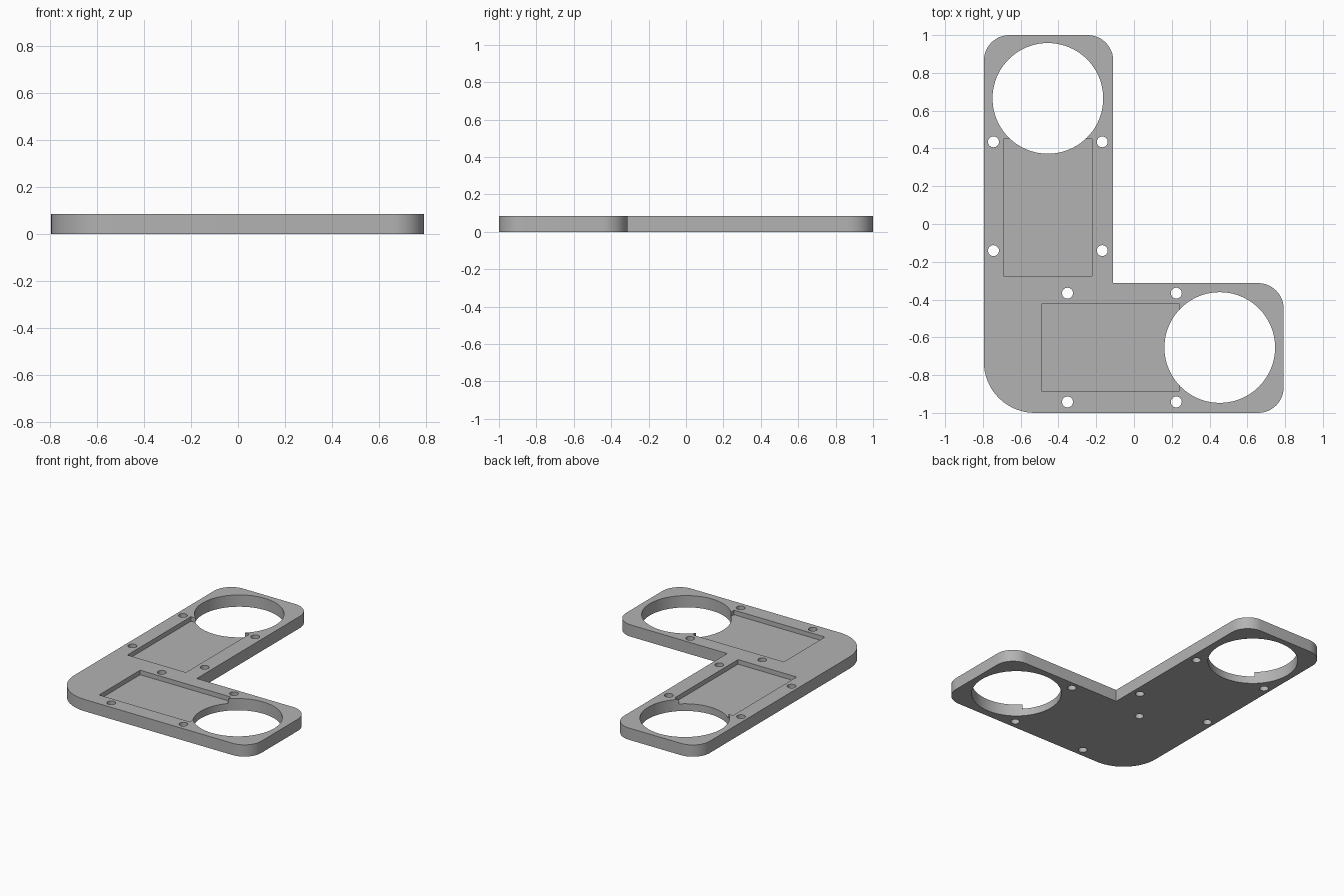
import bpy, bmesh
from math import pi, cos, sin, radians
from mathutils import Vector

if "Cube" in bpy.data.objects:
    bpy.data.objects.remove(bpy.data.objects["Cube"], do_unlink=True)

THICK = 0.085
POCKET_FLOOR = 0.052

grey = bpy.data.materials.new("plain grey")
grey.use_nodes = True
colour = (0.45, 0.45, 0.45, 1)
grey.diffuse_color = colour
grey.node_tree.nodes["Principled BSDF"].inputs["Base Color"].default_value = colour


def prism(name, outline, z0, z1):
    """Extrude a flat outline from z0 up to z1."""
    bm = bmesh.new()
    face = bm.faces.new([bm.verts.new((x, y, z0)) for x, y in outline])
    ext = bmesh.ops.extrude_face_region(bm, geom=[face])
    top = [v for v in ext["geom"] if isinstance(v, bmesh.types.BMVert)]
    bmesh.ops.translate(bm, verts=top, vec=(0, 0, z1 - z0))
    bmesh.ops.recalc_face_normals(bm, faces=bm.faces)
    mesh = bpy.data.meshes.new(name)
    bm.to_mesh(mesh)
    bm.free()
    mesh.materials.append(grey)
    obj = bpy.data.objects.new(name, mesh)
    bpy.context.collection.objects.link(obj)
    return obj


def arc(cx, cy, r, start, sweep, n):
    return [(cx + r * cos(start + sweep * i / n), cy + r * sin(start + sweep * i / n))
            for i in range(n + 1)]


def circle(centre, r, n):
    return arc(centre.x, centre.y, r, 0, 2 * pi, n)[:-1]


# L-shaped plate with rounded outer corners and a sharp inner corner
left, right, inner_x, inner_y = -0.795, 0.792, -0.11, -0.313
small, large = 0.135, 0.27
outline = (
    arc(left + large, -1 + large, large, pi, pi / 2, 16)
    + arc(right - small, -1 + small, small, -pi / 2, pi / 2, 12)
    + arc(right - small, inner_y - small, small, 0, pi / 2, 12)
    + [(inner_x, inner_y)]
    + arc(inner_x - small, 1 - small, small, 0, pi / 2, 12)
    + arc(left + small, 1 - small, small, pi / 2, pi / 2, 12)
)
plate = prism("mounting_plate", outline, 0, THICK)


def cut(outline, z0):
    cutter = prism("cutter", outline, z0, THICK + 0.1)
    cutter.hide_render = True
    mod = plate.modifiers.new("cut", "BOOLEAN")
    mod.operation = "DIFFERENCE"
    mod.solver = "EXACT"
    mod.object = cutter
    bpy.context.view_layer.objects.active = plate
    bpy.ops.object.modifier_apply(modifier=mod.name)
    bpy.data.objects.remove(cutter, do_unlink=True)


# Each arm has a shallow pocket, a large round opening and four screw holes
arms = [(Vector((-0.456, 0.147)), Vector((0, 1))),
        (Vector((-0.064, -0.654)), Vector((1, 0)))]
for origin, along in arms:
    across = Vector((-along.y, along.x))

    def at(u, v):
        return origin + along * u + across * v

    cut([at(-0.423, -0.234), at(0.302, -0.234), at(0.302, 0.234), at(-0.423, 0.234)],
        POCKET_FLOOR)
    cut(circle(at(0.518, 0), 0.293, 80), -0.1)
    for u in (-0.288, 0.288):
        for v in (-0.288, 0.288):
            cut(circle(at(u, v), 0.029, 24), -0.1)

# Smooth the round walls, keep the rims sharp
bpy.ops.object.select_all(action="DESELECT")
plate.select_set(True)
bpy.context.view_layer.objects.active = plate
bpy.ops.object.shade_smooth_by_angle(angle=radians(30))
